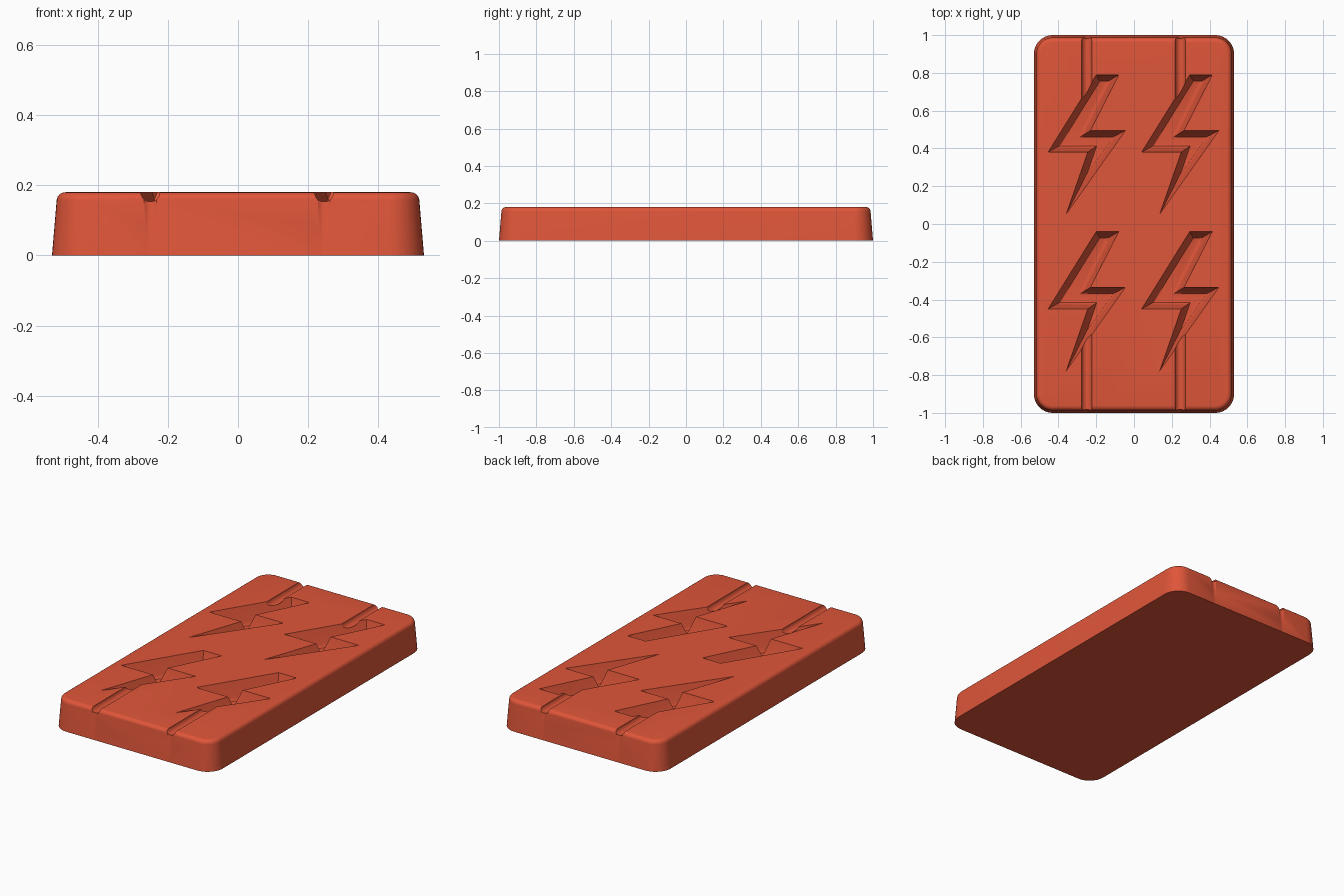
import bpy, bmesh, math
from mathutils import Vector

cube = bpy.data.objects.get("Cube")
if cube:
    bpy.data.objects.remove(cube)

HEIGHT = 0.18
HALF_X, HALF_Y, CORNER = 0.53, 1.0, 0.1

red = bpy.data.materials.new("brick red")
red.use_nodes = True
red.diffuse_color = (0.74, 0.092, 0.041, 1)
red.node_tree.nodes["Principled BSDF"].inputs["Base Color"].default_value = red.diffuse_color


def loft(name, loops):
    """Closed solid through stacked loops, capped at both ends."""
    bm = bmesh.new()
    rings = [[bm.verts.new(p) for p in loop] for loop in loops]
    n = len(rings[0])
    for low, high in zip(rings, rings[1:]):
        for i in range(n):
            j = (i + 1) % n
            bm.faces.new((low[i], low[j], high[j], high[i]))
    bm.faces.new(rings[0])
    bm.faces.new(rings[-1])
    bmesh.ops.recalc_face_normals(bm, faces=bm.faces)
    mesh = bpy.data.meshes.new(name)
    bm.to_mesh(mesh)
    bm.free()
    mesh.materials.append(red)
    obj = bpy.data.objects.new(name, mesh)
    bpy.context.collection.objects.link(obj)
    return obj


def rounded_rectangle(inset, z, steps=10):
    r = CORNER - inset
    points = []
    for k, (sx, sy) in enumerate([(1, 1), (-1, 1), (-1, -1), (1, -1)]):
        for s in range(steps + 1):
            a = (k + s / steps) * math.pi / 2
            points.append((sx * (HALF_X - CORNER) + r * math.cos(a),
                           sy * (HALF_Y - CORNER) + r * math.sin(a), z))
    return points


def inset_outline(outline, d):
    """Mitred inward offset of a counter-clockwise outline."""
    result = []
    for i, p in enumerate(outline):
        a = (p - outline[i - 1]).normalized()
        b = (outline[(i + 1) % len(outline)] - p).normalized()
        na, nb = Vector((-a.y, a.x)), Vector((-b.y, b.x))
        result.append(p + (na + nb) * d / (1 + na.dot(nb)))
    return result


def rod(name, start, end, radius, sides=24):
    """Round cutter between two points in a plane of constant x."""
    axis = (end - start).normalized()
    u = Vector((1, 0, 0))
    v = axis.cross(u)
    ring = [u * radius * math.cos(t) + v * radius * math.sin(t)
            for t in (2 * math.pi * i / sides for i in range(sides))]
    return loft(name, [[c + p for p in ring] for c in (start, end)])


# Tray block with drafted sides and a rounded top edge
EDGE, DRAFT = 0.025, 0.013
profile = [(0, 0)]
for s in range(7):
    a = s / 6 * math.pi / 2
    profile.append((DRAFT + EDGE * (1 - math.cos(a)), HEIGHT - EDGE * (1 - math.sin(a))))
block = loft("mould_block", [rounded_rectangle(i, z) for i, z in profile])

# Lightning-bolt cavities, tapered with a rounded floor
bolt = [Vector(p) for p in [(-0.20, 0.79), (-0.455, 0.38), (-0.245, 0.38), (-0.36, 0.05),
                            (-0.045, 0.495), (-0.23, 0.495), (-0.08, 0.79)]]
levels = [(0.085, 0.022), (0.098, 0.027), (0.106, 0.034), (0.109, 0.043)]
cutters = []
for dx in (0, 0.495):
    for dy in (0, -0.83):
        # the first loop flares just above the surface so the rim stays clean
        loops = [[(p.x + dx, p.y + dy, HEIGHT - depth) for p in inset_outline(bolt, d)]
                 for depth, d in [(-0.02, -0.005)] + levels]
        cutters.append(loft("bolt_cutter", loops))

# Pouring channels from each end into the bolts, running faintly down the end walls
R = 0.027
for x in (-0.25, 0.245):
    for side, inner in ((1, 0.62), (-1, 0.57)):
        cutters.append(rod("channel_cutter", Vector((x, side * inner, HEIGHT)),
                           Vector((x, side * 1.1, HEIGHT)), R))
        cutters.append(rod("end_groove_cutter", Vector((x, side * (1 + R), -0.002)),
                           Vector((x, side * (0.975 + R), HEIGHT + 0.02)), R))

for cutter in cutters:
    cutter.hide_render = True
    cut = block.modifiers.new("cut", 'BOOLEAN')
    cut.operation = 'DIFFERENCE'
    cut.solver = 'EXACT'
    cut.object = cutter

# Apply the cuts and remove the cutters
depsgraph = bpy.context.evaluated_depsgraph_get()
block_mesh = bpy.data.meshes.new_from_object(block.evaluated_get(depsgraph))
block.modifiers.clear()
block.data = block_mesh
for cutter in cutters:
    bpy.data.objects.remove(cutter)

bpy.ops.object.select_all(action='DESELECT')
block.select_set(True)
bpy.context.view_layer.objects.active = block
bpy.ops.object.shade_smooth_by_angle(angle=math.radians(30))
